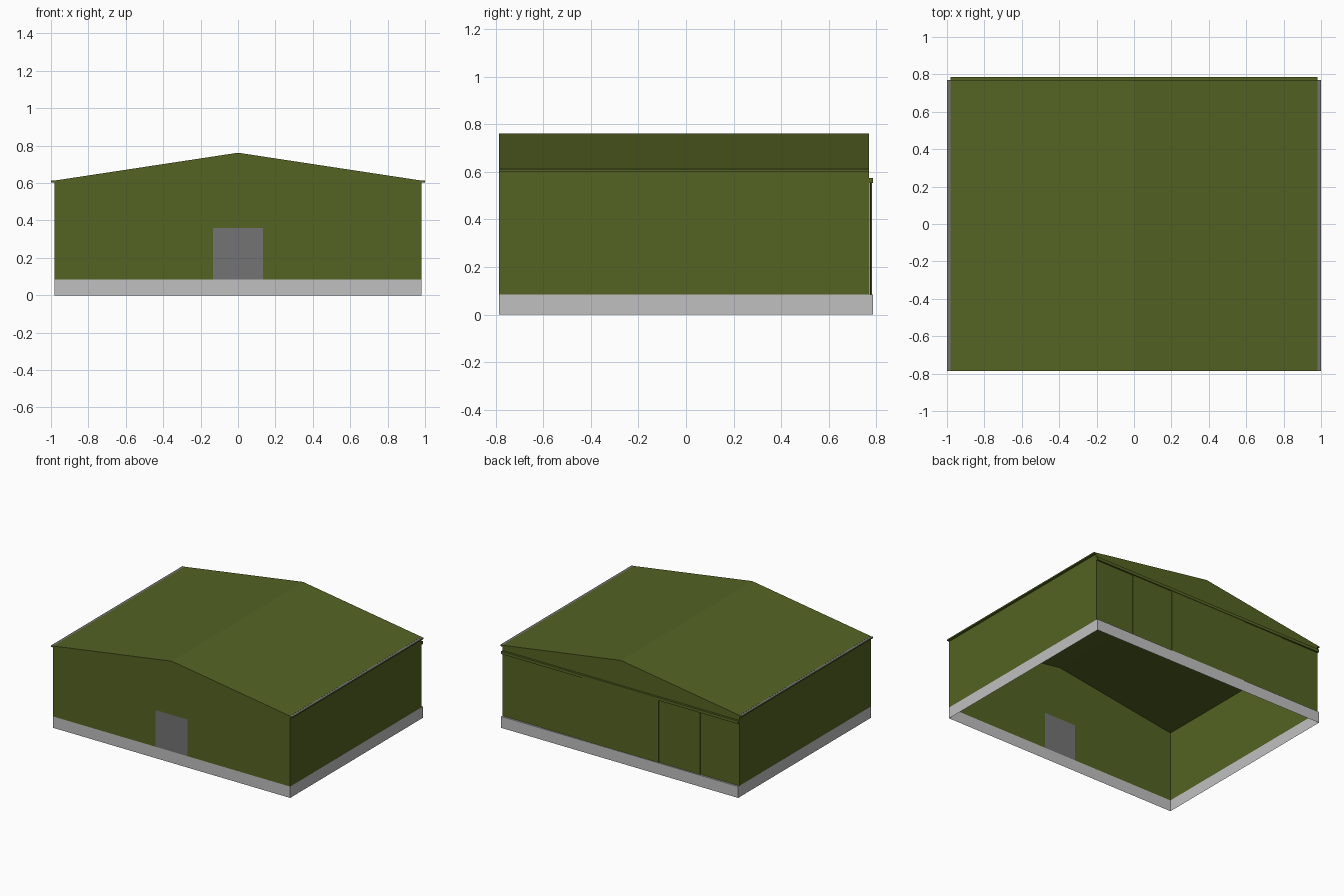
import bpy

if "Cube" in bpy.data.objects:
    bpy.data.objects.remove(bpy.data.objects["Cube"])

def material(name, rgb):
    m = bpy.data.materials.new(name)
    m.diffuse_color = (*rgb, 1)
    m.use_nodes = True
    m.node_tree.nodes["Principled BSDF"].inputs["Base Color"].default_value = m.diffuse_color
    return m

OLIVE = material("olive cladding", (0.089, 0.125, 0.0165))
CONCRETE = material("light concrete", (0.53, 0.53, 0.53))
GREY = material("door grey", (0.175, 0.175, 0.175))

def sheet(name, verts, faces, *mats):
    me = bpy.data.meshes.new(name)
    me.from_pydata(verts, [], faces)
    for m in mats:
        me.materials.append(m)
    ob = bpy.data.objects.new(name, me)
    bpy.context.collection.objects.link(ob)
    return ob

def box(name, x0, x1, y0, y1, z0, z1, *mats):
    v = [(x, y, z) for z in (z0, z1) for x, y in ((x0, y0), (x1, y0), (x1, y1), (x0, y1))]
    f = [(3, 2, 1, 0), (4, 5, 6, 7)] + [(i, (i + 1) % 4, (i + 1) % 4 + 4, i + 4) for i in range(4)]
    return sheet(name, v, f, *mats)

W, F, B = 0.982, -0.785, 0.77        # half width, front and back planes
BASE, EAVE, RIDGE = 0.085, 0.613, 0.762
DX, DZ, RAIL = 0.133, 0.36, 0.575    # door half width, door top, rail top

# Foundation: open ring of concrete
ring = [(-W, F), (W, F), (W, 0.785), (-W, 0.785)]
sheet("foundation", [(x, y, z) for z in (0, BASE) for x, y in ring],
      [(i, (i + 1) % 4, (i + 1) % 4 + 4, i + 4) for i in range(4)], CONCRETE)

# Narrow sill under the sliding doors
sheet("door_sill", [(-W, B - .005, BASE), (W, B - .005, BASE), (W, .785, BASE), (-W, .785, BASE)],
      [(0, 1, 2, 3)], CONCRETE)

# Front wall with a door opening, and the door filling it
front = [(-W, BASE), (-DX, BASE), (-DX, DZ), (DX, DZ), (DX, BASE), (W, BASE),
         (W, EAVE), (0, RIDGE), (-W, EAVE)]
sheet("front_wall", [(x, F, z) for x, z in front], [tuple(range(9))], OLIVE)
sheet("front_door", [(-DX, F, BASE), (DX, F, BASE), (DX, F, DZ), (-DX, F, DZ)],
      [(0, 1, 2, 3)], GREY)

# Back gable above the door rail
gable = [(W, RAIL - .02), (-W, RAIL - .02), (-W, EAVE), (0, RIDGE), (W, EAVE)]
sheet("back_gable", [(x, B, z) for x, z in gable], [tuple(range(5))], OLIVE)

# Roof sheets
prof = [(-W, EAVE), (0, RIDGE), (W, EAVE)]
sheet("roof", [(x, y, z) for y in (F, B) for x, z in prof],
      [(0, 1, 4, 3), (1, 2, 5, 4)], OLIVE)

for s, side in ((-1, "left"), (1, "right")):
    # Side wall
    wall = [(s * W, F, BASE), (s * W, B, BASE), (s * W, B, EAVE), (s * W, F, EAVE)]
    sheet(side + "_wall", wall, [(0, 1, 2, 3) if s > 0 else (3, 2, 1, 0)], OLIVE)
    # Gutter with grey upper face
    x0, x1 = sorted((s * W, s))
    g = box(side + "_gutter", x0, x1, F, B, 0.602, 0.6125, OLIVE, GREY)
    for p in g.data.polygons:
        p.material_index = 1 if p.normal.z > 0.5 else 0
    # Outer and middle sliding doors, stepped towards the centre
    for n, (a, b, y) in {"outer": (W, 0.65, 0.772), "middle": (0.66, 0.31, 0.777)}.items():
        x0, x1 = sorted((s * a, s * b))
        box(f"{side}_{n}_sliding_door", x0, x1, y - .004, y, BASE, RAIL - .015, OLIVE)

# Centre sliding door and the rail
box("centre_sliding_door", -0.32, 0.32, 0.778, 0.782, BASE, RAIL - .015, OLIVE)
box("door_rail", -W, W, B, 0.785, 0.553, RAIL, OLIVE)
